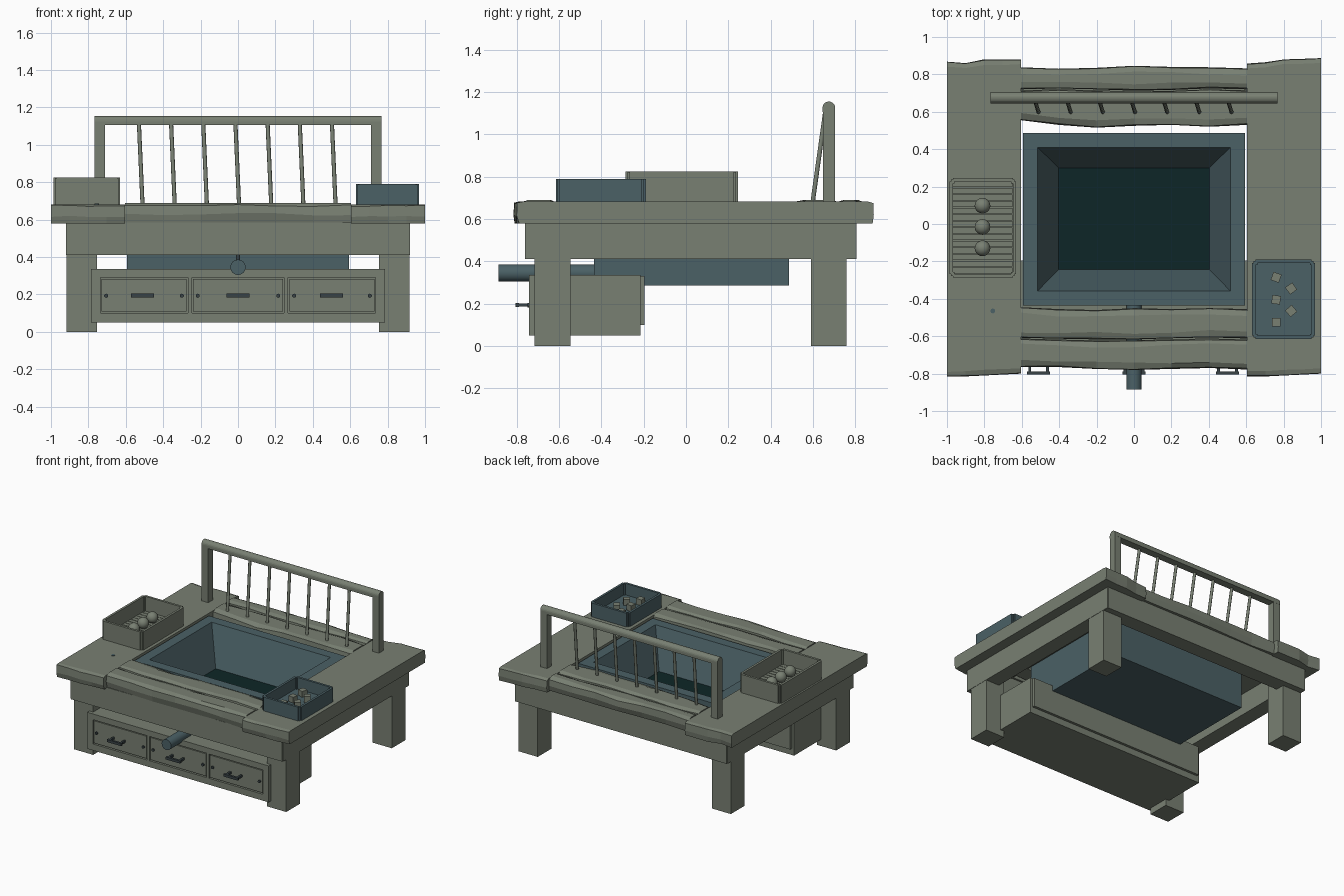
import bpy, bmesh, math, random
from mathutils import Vector, Matrix

if "Cube" in bpy.data.objects:
    bpy.data.objects.remove(bpy.data.objects["Cube"])
random.seed(4)


def mat(name, c):
    m = bpy.data.materials.new(name)
    m.diffuse_color = (*c, 1)
    m.use_nodes = True
    m.node_tree.nodes["Principled BSDF"].inputs["Base Color"].default_value = m.diffuse_color
    return m


WOOD = mat("weathered wood", (0.19, 0.215, 0.17))
BLUE = mat("slate blue", (0.07, 0.119, 0.133))
DARK = mat("deep water", (0.004, 0.019, 0.02))
IRON = mat("dark iron", (0.04, 0.055, 0.06))


def finish(name, bm, *mats):
    bmesh.ops.recalc_face_normals(bm, faces=bm.faces)
    me = bpy.data.meshes.new(name)
    bm.to_mesh(me)
    bm.free()
    ob = bpy.data.objects.new(name, me)
    bpy.context.collection.objects.link(ob)
    for m in mats:
        me.materials.append(m)
    return ob


def add_box(bm, x0, x1, y0, y1, z0, z1):
    m = Matrix.Translation(((x0 + x1) / 2, (y0 + y1) / 2, (z0 + z1) / 2))
    bmesh.ops.create_cube(bm, size=1, matrix=m @ Matrix.Diagonal((x1 - x0, y1 - y0, z1 - z0, 1)))


def boxes(name, m, *dims):
    bm = bmesh.new()
    for d in dims:
        add_box(bm, *d)
    return finish(name, bm, m)


def rod(name, a, b, r, m, n=16):
    a, b = Vector(a), Vector(b)
    d = b - a
    bm = bmesh.new()
    t = Matrix.Translation((a + b) / 2) @ d.to_track_quat('Z', 'Y').to_matrix().to_4x4()
    bmesh.ops.create_cone(bm, cap_ends=True, segments=n, radius1=r, radius2=r, depth=d.length, matrix=t)
    ob = finish(name, bm, m)
    for p in ob.data.polygons:
        p.use_smooth = len(p.vertices) == 4
    return ob


def plank(name, x0, x1, front, back, z0, z1, cut=0.02):
    """Board with uneven front and back edges, given as equally spaced y values."""
    bm = bmesh.new()
    rings = []
    n = len(front)
    for i in range(n):
        x = x0 + (x1 - x0) * i / (n - 1)
        f, b = front[i], back[i]
        j = [random.uniform(0.3, 1) * cut for _ in range(6)]
        prof = [(f + j[0], z0), (f, z0 + 0.03 + j[1]), (f + j[2] * 0.4, z1 - j[3]), (f + 0.02 + j[4], z1),
                (b - 0.02 - j[5], z1), (b - j[3] * 0.4, z1 - j[2]), (b, z0 + 0.03 + j[4]), (b - j[1], z0)]
        rings.append([bm.verts.new((x, y, z)) for y, z in prof])
    for r, s in zip(rings, rings[1:]):
        for k in range(8):
            bm.faces.new((r[k], r[(k + 1) % 8], s[(k + 1) % 8], s[k]))
    bm.faces.new(rings[0])
    bm.faces.new(rings[-1])
    return finish(name, bm, WOOD)


# Table top: two wide side boards, paired front and back boards
plank("left_board", -1, -0.605, [-.815, -.815, -.81, -.805, -.80], [.868, .86, .88, .88, .88], .58, .682, .012)
plank("right_board", .605, 1, [-.815, -.815, -.81, -.805, -.80], [.858, .865, .88, .883, .887], .58, .682, .012)
plank("front_board_outer", -.605, .605, [-.765, -.765, -.775, -.78, -.775, -.77, -.778],
      [-.612, -.618, -.622, -.622, -.616, -.612, -.618], .585, .69)
plank("front_board_inner", -.605, .605, [-.608, -.613, -.617, -.617, -.611, -.606, -.612],
      [-.445, -.455, -.46, -.45, -.455, -.45, -.455], .585, .69)
plank("back_board_inner", -.605, .605, [.555, .53, .515, .525, .53, .52, .53],
      [.715, .72, .715, .708, .712, .72, .715], .585, .69)
plank("back_board_outer", -.605, .605, [.72, .725, .72, .713, .717, .725, .72],
      [.838, .83, .835, .846, .84, .838, .832], .585, .69)
rod("board_stud", (-.755, -.465, .66), (-.755, -.465, .686), .013, BLUE, 10)

# Apron beams and legs
boxes("apron", WOOD, (-.915, .915, -.76, -.64, .41, .585), (-.915, .915, .685, .805, .41, .585),
      (-.92, -.80, -.755, .80, .411, .585), (.80, .92, -.755, .80, .411, .585))
for sx, side in ((-1, "left"), (1, "right")):
    for y0, y1, end in ((-.715, -.545, "front"), (.59, .757, "back")):
        a, b = sorted((sx * .753, sx * .918))
        boxes(f"{end}_{side}_leg", WOOD, (a, b, y0, y1, 0, .5))

# Basin: nested rectangles from outer base over the rim to the dark floor
bm = bmesh.new()
rings = []
for x, y0, y1, z in ((.593, -.435, .487, .287), (.593, -.435, .487, .672), (.515, -.358, .41, .672), (.403, -.243, .3, .38)):
    rings.append([bm.verts.new(p) for p in ((-x, y0, z), (x, y0, z), (x, y1, z), (-x, y1, z))])
for r, s in zip(rings, rings[1:]):
    for k in range(4):
        bm.faces.new((r[k], r[(k + 1) % 4], s[(k + 1) % 4], s[k]))
bm.faces.new(rings[0][::-1])
bm.faces.new(rings[-1]).material_index = 1
finish("basin", bm, BLUE, DARK)

# Drain pipe with tap stem
rod("drain_pipe", (0, -.885, .345), (0, -.42, .345), .041, BLUE, 24)
rod("tap_stem", (0, -.60, .37), (0, -.60, .42), .012, IRON, 12)

# Drawer cabinet: carcass, back panel, face frame
boxes("drawer_cabinet", WOOD, (-.785, .785, -.722, -.215, .05, .335), (-.765, .765, -.22, -.195, .10, .33))
boxes("cabinet_frame", WOOD, (-.785, .785, -.742, -.72, .05, .10), (-.785, .785, -.742, -.72, .29, .335),
      (-.785, -.735, -.742, -.72, .10, .29), (.735, .785, -.742, -.72, .10, .29))
for i, (x0, x1) in enumerate(((-.73, -.275), (-.24, .24), (.275, .73))):
    boxes(f"drawer_{i + 1}", WOOD, (x0, x1, -.738, -.72, .108, .282))
    hx = (-.51, 0, .50)[i]
    boxes(f"drawer_handle_{i + 1}", IRON, (hx - .062, hx + .062, -.805, -.788, .184, .204),
          (hx - .055, hx - .04, -.79, -.735, .186, .202), (hx + .04, hx + .055, -.79, -.735, .186, .202))
    for k, x in enumerate((x0 + .025, x1 - .025)):
        rod(f"drawer_stud_{i + 1}_{k}", (x, -.73, .193), (x, -.748, .193), .011, IRON, 10)
boxes("drawer_dividers", WOOD, (-.268, -.247, -.742, -.72, .10, .29), (.247, .268, -.742, -.72, .10, .29))

# Back rack: posts, round topped rail and seven slanted rods
boxes("rack_posts", WOOD, (-.767, -.71, .646, .704, .66, 1.125), (.71, .767, .646, .704, .66, 1.125))
bm = bmesh.new()
prof = [(.645, 1.105)] + [(.675 - .03 * math.cos(math.pi * k / 10), 1.125 + .03 * math.sin(math.pi * k / 10))
                          for k in range(11)] + [(.705, 1.105)]
ends = [[bm.verts.new((x, y, z)) for y, z in prof] for x in (-.767, .767)]
for k in range(len(prof)):
    j = (k + 1) % len(prof)
    bm.faces.new((ends[0][k], ends[0][j], ends[1][j], ends[1][k]))
bm.faces.new(ends[0])
bm.faces.new(ends[1][::-1])
finish("rack_rail", bm, WOOD)
for i in range(7):
    x = -.53 + i * .172
    rod(f"rack_rod_{i + 1}", (x, .66, 1.12), (x + .02, .597, .67), .011, WOOD, 10)


def tray(name, m, x0, x1, y0, y1, z0, z1, t=.018):
    """Open box: four walls, small corner posts set in, and a floor."""
    a, b, c, d = x0 + t, x1 - t, y0 + t, y1 - t
    walls = [(x0, a, c, d, z0, z1), (b, x1, c, d, z0, z1), (a, b, y0, c, z0, z1), (a, b, d, y1, z0, z1),
             (a, b, c, d, z0, z0 + .02)]
    for px in (a, b):
        for py in (c, d):
            walls.append((px - .01, px + .01, py - .01, py + .01, z0, z1 - .002))
    boxes(name, m, *walls)


# Left wooden tray with slatted floor and three balls
tray("left_tray", WOOD, -.987, -.63, -.285, .245, .68, .825)
boxes("left_tray_slats", WOOD, *[(-.967, -.65, -.264 + i * .0355, -.264 + i * .0355 + .031, .69, .71) for i in range(14)])
for i, y in enumerate((.098, -.016, -.13)):
    bm = bmesh.new()
    bmesh.ops.create_uvsphere(bm, u_segments=20, v_segments=12, radius=.042, matrix=Matrix.Translation((-.81, y, .75)))
    for f in bm.faces:
        f.smooth = True
    finish(f"ball_{i + 1}", bm, WOOD)

# Right blue tray with five loose cubes
tray("right_tray", BLUE, .632, .968, -.615, -.19, .68, .79)
for i, (x, y, a) in enumerate(((.76, -.285, -20), (.84, -.345, 35), (.76, -.405, -8), (.84, -.465, 40), (.76, -.525, 0))):
    bm = bmesh.new()
    bmesh.ops.create_cube(bm, size=.046, matrix=Matrix.Translation((x, y, .728)) @ Matrix.Rotation(math.radians(a), 4, 'Z'))
    finish(f"cube_{i + 1}", bm, WOOD)
